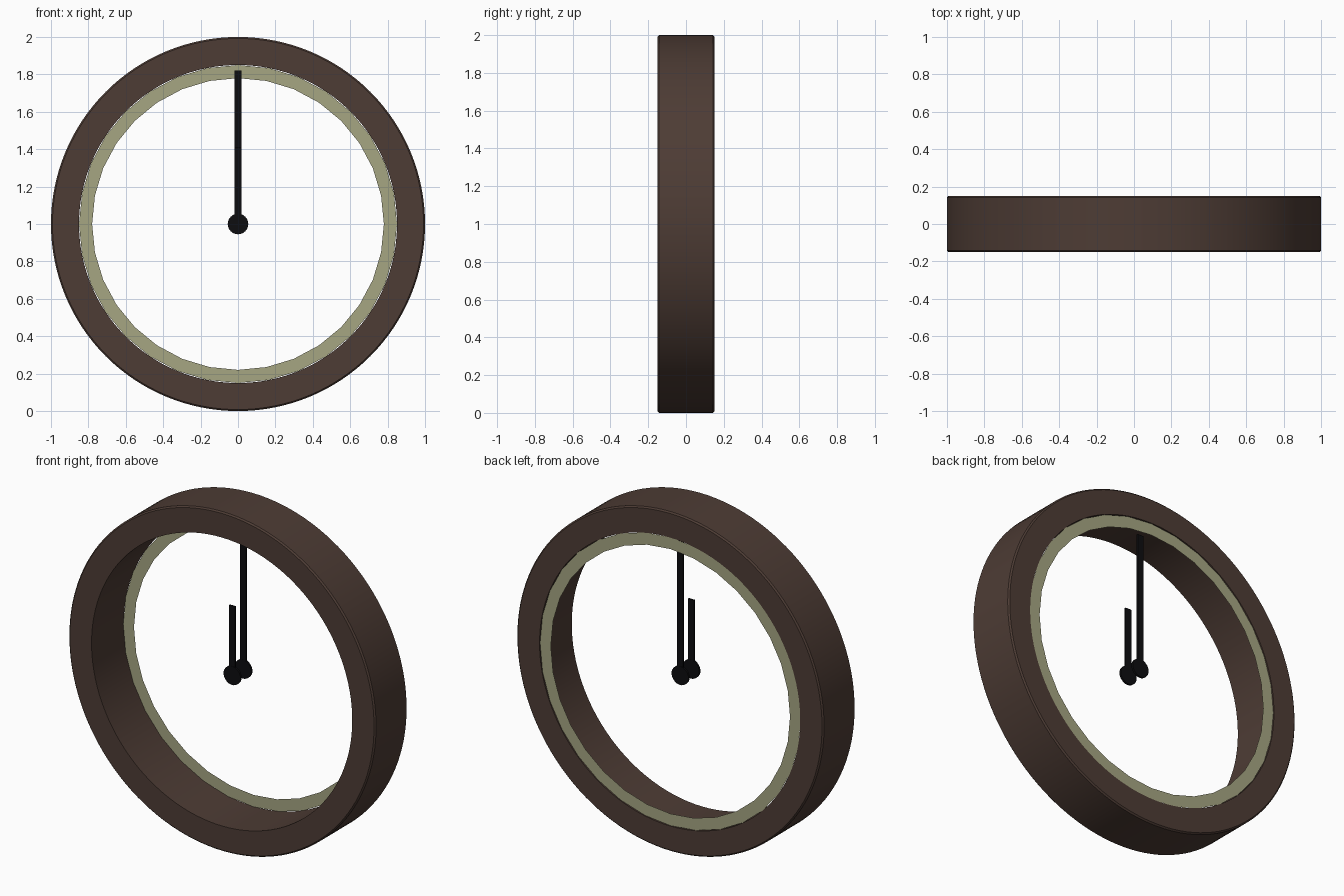
import bpy, bmesh
from math import sin, cos, tau, radians

if "Cube" in bpy.data.objects:
    bpy.data.objects.remove(bpy.data.objects["Cube"])

CENTRE_Z = 1.0


def material(name, rgb):
    m = bpy.data.materials.new(name)
    m.diffuse_color = (*rgb, 1)
    m.use_nodes = True
    m.node_tree.nodes["Principled BSDF"].inputs["Base Color"].default_value = m.diffuse_color
    return m


brown = material("dark_wood", (0.075, 0.045, 0.035))
green = material("pale_green", (0.38, 0.38, 0.225))
black = material("black", (0.004, 0.004, 0.005))


def finish(name, bm, mat, recalc=True):
    if recalc:
        bmesh.ops.recalc_face_normals(bm, faces=bm.faces)
    me = bpy.data.meshes.new(name)
    bm.to_mesh(me)
    bm.free()
    me.materials.append(mat)
    ob = bpy.data.objects.new(name, me)
    bpy.context.collection.objects.link(ob)
    return ob


def lathe(name, profile, sides, mat, closed=True):
    """Turn a (radius, y) profile around the clock's y axis."""
    bm = bmesh.new()
    rings = []
    for i in range(sides):
        a = tau * i / sides
        rings.append([bm.verts.new((r * sin(a), y, CENTRE_Z + r * cos(a))) for r, y in profile])
    n = len(profile)
    for i in range(sides):
        p, q = rings[i], rings[(i + 1) % sides]
        for j in range(n if closed else n - 1):
            k = (j + 1) % n
            bm.faces.new((p[j], p[k], q[k], q[j]))
    return finish(name, bm, mat, closed)


def smooth(ob):
    bpy.ops.object.select_all(action='DESELECT')
    ob.select_set(True)
    bpy.context.view_layer.objects.active = ob
    bpy.ops.object.shade_smooth_by_angle(angle=radians(30))


# Round case with slightly eased outer edges
c = 0.008
frame = lathe("frame", [(0.85, -0.15), (1 - c, -0.15), (1, -0.15 + c),
                        (1, 0.15 - c), (1 - c, 0.15), (0.85, 0.15)], 128, brown)
smooth(frame)

# Flat low-poly trim ring just inside the back edge
lathe("dial_ring", [(0.78, 0.145), (0.85, 0.145)], 32, green, closed=False)


# Thin hand: bar plus round hub disc
def hand(name, y, length, width=0.04, thick=0.01, hub=0.055):
    bm = bmesh.new()
    bar = bmesh.ops.create_cube(bm, size=1)["verts"]
    bmesh.ops.scale(bm, vec=(width, thick, length), verts=bar)
    bmesh.ops.translate(bm, vec=(0, y, CENTRE_Z + length / 2), verts=bar)
    ob = finish(name, bm, black)
    h = thick / 2 + 0.001
    disc = lathe(name + "_hub", [(0.0001, y - h), (hub, y - h), (hub, y + h), (0.0001, y + h)],
                 32, black)
    smooth(disc)
    return ob


hand("hour_hand", -0.05, 0.41)
hand("minute_hand", 0.05, 0.82)
